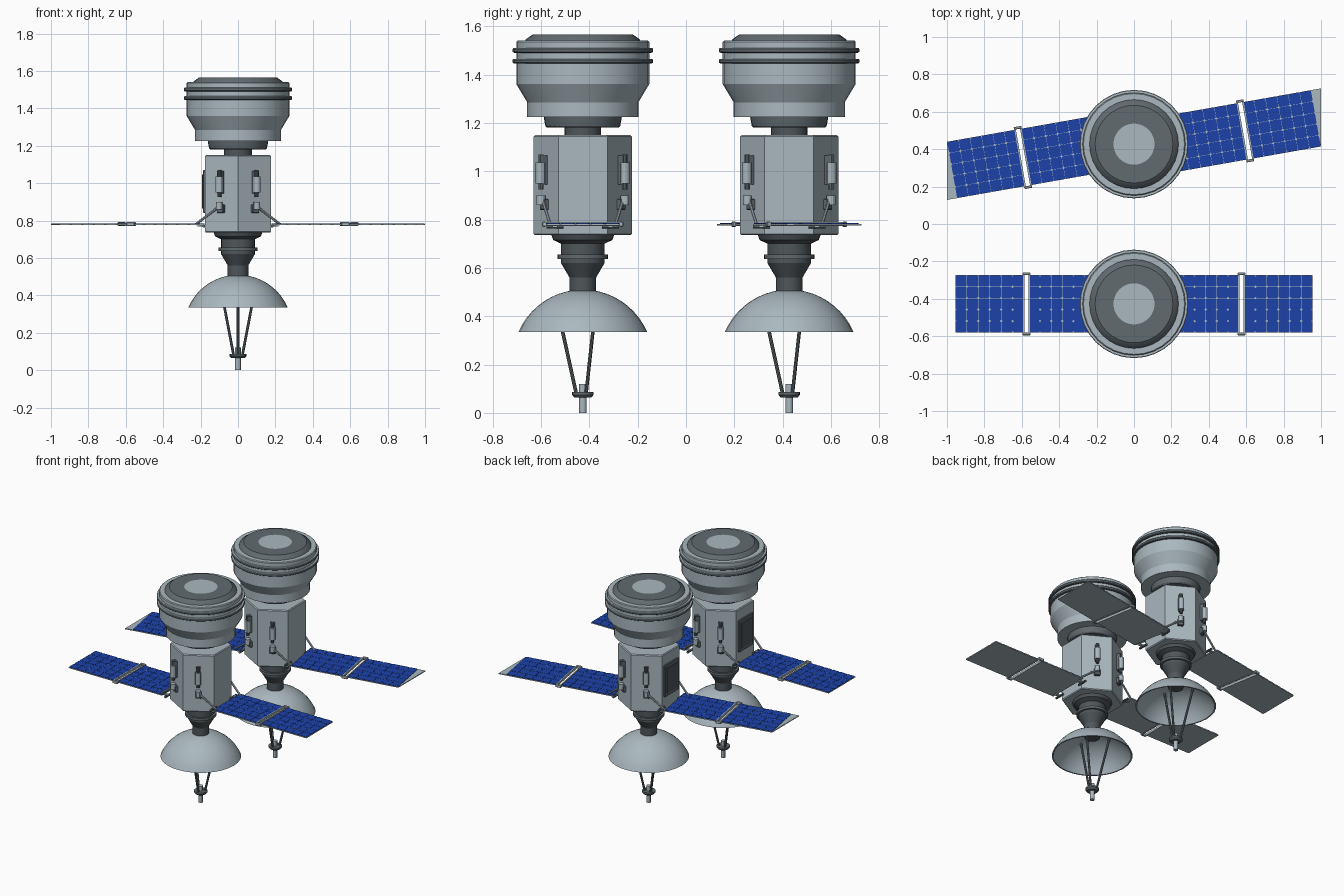
import bpy, bmesh, math
from mathutils import Matrix, Vector

if "Cube" in bpy.data.objects:
    bpy.data.objects.remove(bpy.data.objects["Cube"])

PI = math.pi

def make_material(name, rgb):
    m = bpy.data.materials.new(name)
    m.diffuse_color = (*rgb, 1)
    m.use_nodes = True
    m.node_tree.nodes["Principled BSDF"].inputs["Base Color"].default_value = m.diffuse_color
    return m

LIGHT = make_material("light_grey", (0.40, 0.48, 0.52))
MID = make_material("mid_grey", (0.12, 0.145, 0.16))
DARK = make_material("dark_grey", (0.08, 0.093, 0.102))
BLUE = make_material("solar_blue", (0.012, 0.055, 0.40))

def finish(name, bm, mats, matrix, smooth=False):
    bmesh.ops.recalc_face_normals(bm, faces=bm.faces)
    me = bpy.data.meshes.new(name)
    bm.to_mesh(me)
    bm.free()
    for m in mats:
        me.materials.append(m)
    if smooth:
        for p in me.polygons:
            p.use_smooth = True
        me.set_sharp_from_angle(angle=math.radians(30))
    ob = bpy.data.objects.new(name, me)
    ob.matrix_world = matrix
    bpy.context.collection.objects.link(ob)
    return ob

def lathe(name, profile, mats, matrix, sides=32, smooth=True, turn=0.0, rule=None, close=False):
    """Spin (radius, height) points round z; rule(index) gives the material slot."""
    bm = bmesh.new()
    rings = []
    for r, z in profile:
        n = 1 if r < 1e-6 else sides
        rings.append([bm.verts.new((r * math.cos(turn + 2 * PI * i / sides),
                                    r * math.sin(turn + 2 * PI * i / sides), z)) for i in range(n)])
    pairs = list(zip(rings, rings[1:]))
    if close:
        pairs.append((rings[-1], rings[0]))
    for k, (a, b) in enumerate(pairs):
        for i in range(sides):
            j = (i + 1) % sides
            quad = [a[i % len(a)], a[j % len(a)], b[j % len(b)], b[i % len(b)]]
            f = bm.faces.new(list(dict.fromkeys(quad)))
            f.material_index = rule(k) if rule else 0
    return finish(name, bm, mats, matrix, smooth)

def box(name, lo, hi, mat, matrix, bevel=0.0):
    bm = bmesh.new()
    lo, hi = Vector(lo), Vector(hi)
    bmesh.ops.create_cube(bm, size=1, matrix=Matrix.Translation((lo + hi) / 2) @ Matrix.Diagonal((*(hi - lo), 1)))
    if bevel:
        bmesh.ops.bevel(bm, geom=bm.edges[:], offset=bevel, segments=1, affect='EDGES')
    return finish(name, bm, [mat], matrix)

def rod(name, a, b, r, mat, matrix, sides=10):
    a, b = Vector(a), Vector(b)
    d = b - a
    bm = bmesh.new()
    bmesh.ops.create_cone(bm, cap_ends=True, segments=sides, radius1=r, radius2=r, depth=d.length,
                          matrix=Matrix.Translation((a + b) / 2) @ d.to_track_quat('Z', 'Y').to_matrix().to_4x4())
    return finish(name, bm, [mat], matrix, True)

def prism(name, outline, z0, z1, mat, matrix):
    bm = bmesh.new()
    base = bm.faces.new([bm.verts.new((u, v, z0)) for u, v in outline])
    ext = bmesh.ops.extrude_face_region(bm, geom=[base])
    bmesh.ops.translate(bm, vec=(0, 0, z1 - z0), verts=[x for x in ext['geom'] if isinstance(x, bmesh.types.BMVert)])
    return finish(name, bm, [mat], matrix)

def cell_sheet(name, u_start, u_end, cols, rows, w, gap, clip, z0, z1, mat, matrix):
    """Thin raised cells with clipped corners."""
    bm = bmesh.new()
    du, dv, c = (u_end - u_start) / cols, 2 * w / rows, clip
    for i in range(cols):
        for j in range(rows):
            u0, u1 = u_start + i * du + gap, u_start + (i + 1) * du - gap
            v0, v1 = -w + j * dv + gap, -w + (j + 1) * dv - gap
            pts = [(u0 + c, v0), (u1 - c, v0), (u1, v0 + c), (u1, v1 - c),
                   (u1 - c, v1), (u0 + c, v1), (u0, v1 - c), (u0, v0 + c)]
            low = [bm.verts.new((u, v, z0)) for u, v in pts]
            top = [bm.verts.new((u, v, z1)) for u, v in pts]
            bm.faces.new(top)
            for k in range(8):
                bm.faces.new((low[k], low[(k + 1) % 8], top[(k + 1) % 8], top[k]))
    finish(name, bm, [mat], matrix)

def solar_panel(tag, matrix, length, tip, s):
    w, g = 0.153, 0.013
    # two leaves with an open gap between them, blue cells on the upper side
    for word, u0, u1, extra in (("inner", 0.015, s - g, 0), ("outer", s + g, length, tip)):
        prism(f"{tag}_{word}_leaf", [(u0, -w), (u1, -w), (u1 + extra, w), (u0, w)], -0.004, 0.002, LIGHT, matrix)
        cell_sheet(f"{tag}_{word}_cells", u0, u1, 6, 5, w, 0.0008, 0.006, 0.002, 0.005, BLUE, matrix)
    # rails and end clips joining the leaves
    for e in (-1, 1):
        u = s + e * 0.0155
        box(tag + "_rail", (u - 0.004, -0.165, -0.007), (u + 0.004, 0.165, 0.009), LIGHT, matrix)
        v = e * 0.161
        box(tag + "_rail_clip", (s - 0.021, v - 0.007, -0.010), (s + 0.021, v + 0.007, 0.011), LIGHT, matrix, 0.003)

def satellite(tag, cy, angle, length, tip, gap_u):
    M = Matrix.Translation((0, cy, 0))
    # head drum with dark cap and light centre disc
    lathe(tag + "_head", [(0, 1.225), (0.23, 1.225), (0.23, 1.285), (0.275, 1.36), (0.275, 1.535),
                          (0.27, 1.54), (0.238, 1.54), (0.235, 1.546), (0.208, 1.565), (0.11, 1.565), (0, 1.565)],
          [LIGHT, MID], M, 32, rule=lambda k: 1 if 6 <= k <= 8 else 0)
    # ring bands, light on their upper faces
    for z in (1.455, 1.50):
        lathe(tag + "_head_ring", [(0.265, z - 0.01), (0.285, z - 0.01), (0.29, z - 0.006), (0.29, z + 0.006),
                                   (0.287, z + 0.01), (0.265, z + 0.01)], [MID, LIGHT], M, 32, close=True,
              rule=lambda k: 1 if k in (3, 4) else 0)
    # collar and neck between head and body
    lathe(tag + "_collar", [(0, 1.18), (0.148, 1.18), (0.155, 1.187), (0.162, 1.226), (0, 1.226)], [MID], M)
    lathe(tag + "_neck", [(0.075, 1.14), (0.075, 1.19)], [DARK], M)
    # hexagonal body
    lathe(tag + "_body", [(0, 0.735), (0.197, 0.735), (0.203, 0.741), (0.203, 1.144), (0.197, 1.15), (0, 1.15)],
          [LIGHT], M, 6, smooth=False, turn=PI / 2)
    # lower cone
    lathe(tag + "_lower_cone", [(0, 0.736), (0.13, 0.736), (0.122, 0.715), (0.09, 0.70), (0.09, 0.62),
                                (0.055, 0.56), (0.055, 0.50), (0, 0.50)], [DARK], M)
    lathe(tag + "_cone_ring", [(0.085, 0.637), (0.104, 0.637), (0.104, 0.655), (0.085, 0.655)], [MID], M, close=True)
    # dish shell
    R, zc, a_max = 0.29, 0.22, math.acos(0.115 / 0.29)
    arc = [a_max * i / 10 for i in range(11)]
    outer = [(R * math.sin(a), zc + R * math.cos(a)) for a in arc]
    inner = [((R - 0.009) * math.sin(a), zc + (R - 0.009) * math.cos(a)) for a in reversed(arc)]
    inner[0] = (outer[-1][0] - 0.009, outer[-1][1])
    lathe(tag + "_dish", outer + inner, [LIGHT], M, 32)
    lathe(tag + "_dish_hub", [(0, 0.47), (0.05, 0.47), (0.055, 0.505)], [DARK], M, 16)
    # feed horn on a tripod
    for k in range(3):
        t = -PI / 2 + k * 2 * PI / 3
        c, s = math.cos(t), math.sin(t)
        rod(tag + "_feed_strut", (0.026 * c, 0.026 * s, 0.075), (0.115 * c, 0.115 * s, 0.48), 0.0075, MID, M, 8)
    rod(tag + "_feed_pin", (0, 0, 0), (0, 0, 0.12), 0.016, LIGHT, M, 12)
    lathe(tag + "_feed_ring", [(0, 0.064), (0.035, 0.064), (0.045, 0.075), (0.045, 0.086), (0, 0.086)], [MID], M, 16)
    # canisters on the four slanted faces (local x points outwards)
    for deg in (60, 120, 240, 300):
        F = M @ Matrix.Rotation(math.radians(deg), 4, 'Z')
        rod(tag + "_canister", (0.202, 0, 0.95), (0.202, 0, 1.035), 0.02, LIGHT, F, 12)
        rod(tag + "_canister_rod", (0.2, 0, 0.925), (0.2, 0, 1.07), 0.011, MID, F)
        box(tag + "_canister_mount", (0.17, -0.014, 0.945), (0.2, 0.014, 1.065), MID, F)
        box(tag + "_valve_mount", (0.17, -0.02, 0.84), (0.195, 0.02, 0.885), MID, F, 0.003)
        rod(tag + "_valve", (0.2, 0, 0.86), (0.2, 0, 0.9), 0.018, LIGHT, F, 12)
    # hatch on the left face
    box(tag + "_hatch_frame", (-0.188, -0.08, 0.84), (-0.17, 0.08, 1.07), MID, M, 0.004)
    box(tag + "_hatch_panel", (-0.192, -0.06, 0.865), (-0.18, 0.06, 1.045), DARK, M)
    # solar wings, hinges and braces
    for side, word in ((1, "right"), (-1, "left")):
        name = tag + "_" + word
        P = M @ Matrix.Translation((side * 0.19, 0, 0.78)) @ Matrix.Rotation(angle + (0 if side > 0 else PI), 4, 'Z')
        solar_panel(name, P, length, tip, gap_u)
        for y in (-0.115, 0.115):
            rod(name + "_hinge", (side * 0.182, y - 0.035, 0.77), (side * 0.182, y + 0.035, 0.77), 0.008, MID, M, 8)
            box(name + "_hinge_arm", (side * 0.196 - 0.02, y - 0.01, 0.768), (side * 0.196 + 0.02, y + 0.01, 0.777), LIGHT, M)
        for y in (-1, 1):
            rod(name + "_brace", (side * 0.1, y * 0.165, 0.875), (side * 0.225, y * 0.135, 0.78), 0.007, LIGHT, M, 8)

satellite("front", -0.427, 0.0, 0.765, 0.0, 0.385)
satellite("rear", 0.427, math.radians(10), 0.795, 0.054, 0.41)
